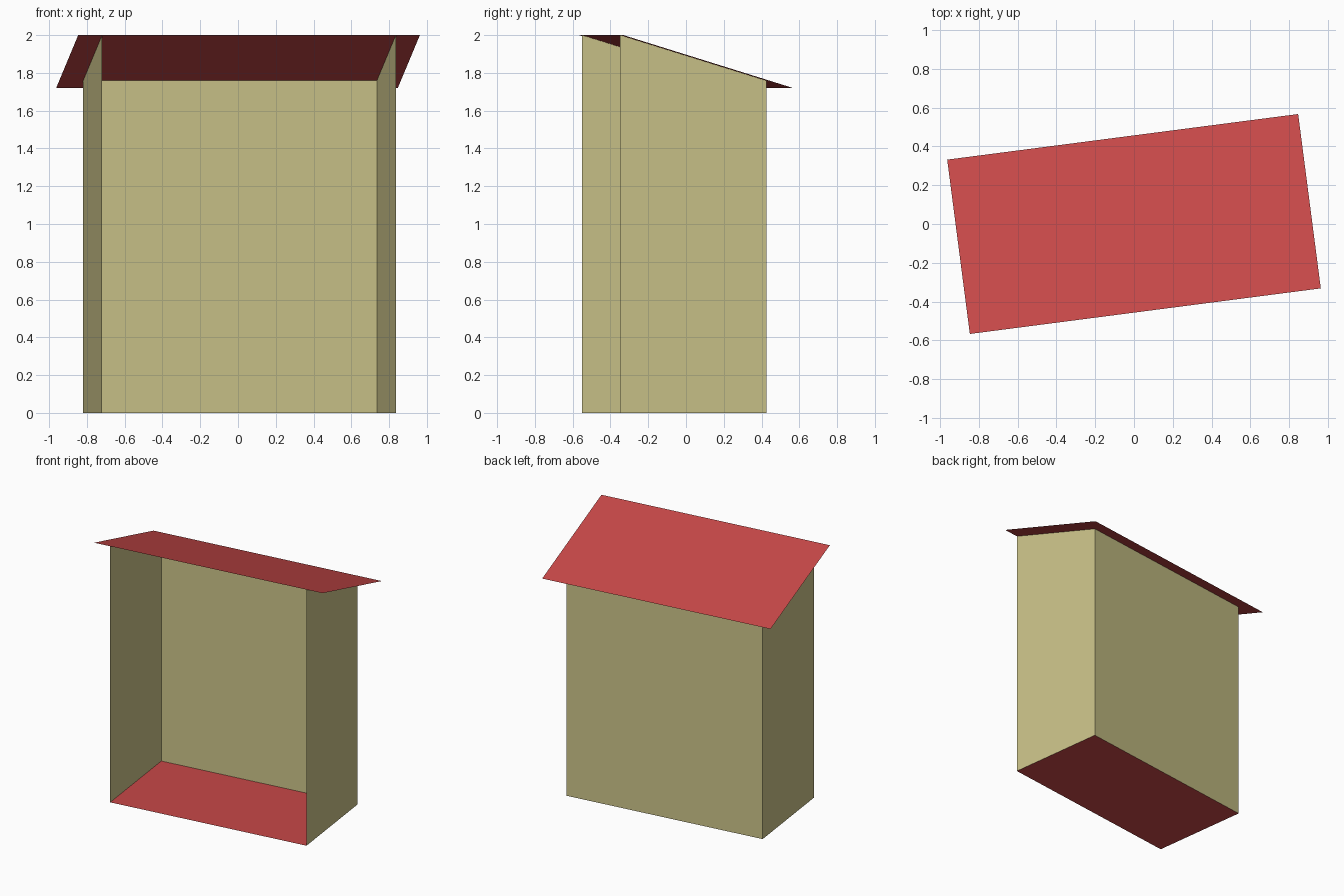
import bpy
import math

cube = bpy.data.objects.get("Cube")
if cube:
    bpy.data.objects.remove(cube, do_unlink=True)

TURN = math.radians(7.4)            # whole shelter is turned slightly
ROOF_X, ROOF_Y = 0.912, 0.453       # roof half sizes
WALL_X, WALL_BACK = 0.784, 0.328    # wall half width, back wall position
TOP, EAVE = 2.0, 1.72


def roof_height(y):
    return TOP + (EAVE - TOP) * (y + ROOF_Y) / (2 * ROOF_Y)


def material(name, rgb):
    mat = bpy.data.materials.new(name)
    mat.use_nodes = True
    mat.diffuse_color = (*rgb, 1)
    bsdf = next(n for n in mat.node_tree.nodes if n.type == "BSDF_PRINCIPLED")
    bsdf.inputs["Base Color"].default_value = (*rgb, 1)
    return mat


def panel(name, corners, mat):
    """Thin sheet with one flat face, wound so its normal points outward."""
    mesh = bpy.data.meshes.new(name)
    mesh.from_pydata(corners, [], [range(len(corners))])
    mesh.materials.append(mat)
    obj = bpy.data.objects.new(name, mesh)
    obj.rotation_euler.z = TURN
    bpy.context.collection.objects.link(obj)
    return obj


red = material("red", (0.58, 0.065, 0.065))
tan = material("tan", (0.60, 0.55, 0.25))

front, back = -ROOF_Y, WALL_BACK
back_top = roof_height(back)

# Sloping roof, overhanging the sides and back
panel("roof", [(-ROOF_X, -ROOF_Y, TOP), (ROOF_X, -ROOF_Y, TOP),
               (ROOF_X, ROOF_Y, EAVE), (-ROOF_X, ROOF_Y, EAVE)], red)

# Floor
panel("floor", [(-WALL_X, front, 0), (WALL_X, front, 0),
                (WALL_X, back, 0), (-WALL_X, back, 0)], red)

# Back wall
panel("back_wall", [(WALL_X, back, 0), (-WALL_X, back, 0),
                    (-WALL_X, back, back_top), (WALL_X, back, back_top)], tan)

# Side walls, cut to the roof slope
for name, side in (("left_wall", 1), ("right_wall", -1)):
    x = side * WALL_X
    corners = [(x, front, 0), (x, back, 0), (x, back, back_top), (x, front, TOP)]
    panel(name, corners[::side], tan)
